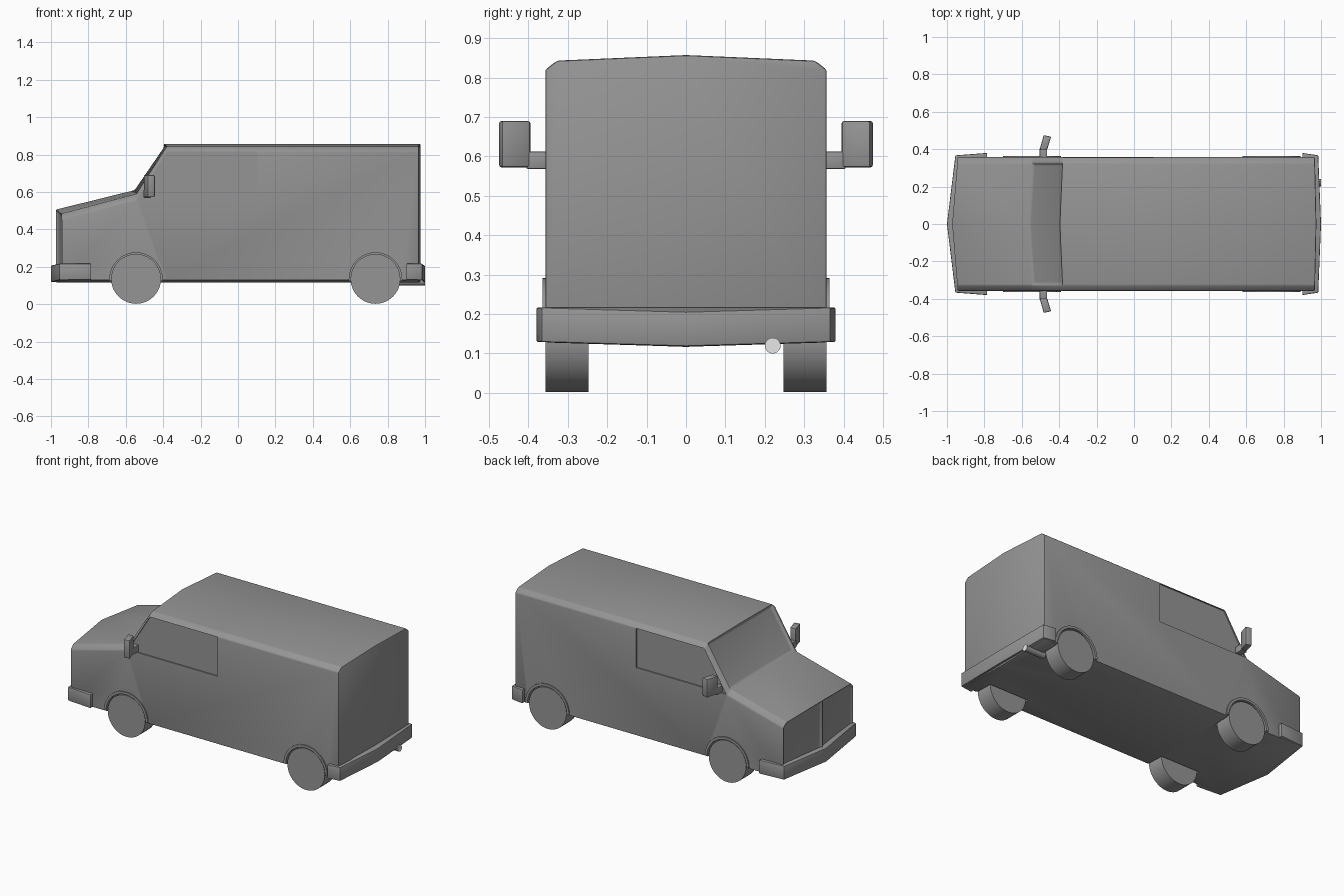
import bpy, bmesh, math
from mathutils import Matrix, Vector

if "Cube" in bpy.data.objects:
    bpy.data.objects.remove(bpy.data.objects["Cube"])


def material(name, v):
    m = bpy.data.materials.new(name)
    m.use_nodes = True
    m.diffuse_color = (v, v, v, 1)
    m.node_tree.nodes["Principled BSDF"].inputs["Base Color"].default_value = (v, v, v, 1)
    return m


grey = material("grey paint", 0.3)
pale = material("pale pipe end", 0.9)


def finish(name, bm, bevel=0, smooth=True):
    bmesh.ops.recalc_face_normals(bm, faces=bm.faces)
    me = bpy.data.meshes.new(name)
    bm.to_mesh(me)
    bm.free()
    ob = bpy.data.objects.new(name, me)
    bpy.context.collection.objects.link(ob)
    me.materials.append(grey)
    bpy.ops.object.select_all(action='DESELECT')
    ob.select_set(True)
    bpy.context.view_layer.objects.active = ob
    if bevel:
        mod = ob.modifiers.new("soft edges", 'BEVEL')
        mod.width, mod.segments, mod.limit_method = bevel, 2, 'ANGLE'
        bpy.ops.object.modifier_apply(modifier=mod.name)
    if smooth:
        bpy.ops.object.shade_smooth_by_angle(angle=math.radians(35))
    return ob


def prism(points, start, end, to_3d):
    """Closed solid from a 2D outline swept from start to end."""
    bm = bmesh.new()
    a = [bm.verts.new(to_3d(u, v, start)) for u, v in points]
    b = [bm.verts.new(to_3d(u, v, end)) for u, v in points]
    bm.faces.new(a)
    bm.faces.new(b[::-1])
    for i in range(len(a)):
        j = (i + 1) % len(a)
        bm.faces.new((a[i], a[j], b[j], b[i]))
    return bm


def side_prism(points, y0, y1):
    return prism(points, y0, y1, lambda x, z, y: (x, y, z))


def cylinder(x, y, z, r, depth, axis, sides):
    bm = bmesh.new()
    m = Matrix.Translation((x, y, z)) @ Matrix.Rotation(math.pi / 2, 4, axis)
    bmesh.ops.create_cone(bm, cap_ends=True, segments=sides, radius1=r,
                          radius2=r, depth=depth, matrix=m)
    return bm


def cut(target, cutter):
    mod = target.modifiers.new("cut", 'BOOLEAN')
    mod.operation, mod.object, mod.solver = 'DIFFERENCE', cutter, 'EXACT'
    bpy.context.view_layer.objects.active = target
    bpy.ops.object.modifier_apply(modifier=mod.name)
    bpy.data.objects.remove(cutter)


# Body shell: lofted stations along the length, each bowed at the centre
HALF = 0.357
stations = [  # centre x, bow, shoulder z, edge z, crown z
    (-0.975, 0.03, 0.455, 0.482, 0.505),
    (-0.57, 0.025, 0.56, 0.588, 0.605),
    (-0.398, 0.015, 0.82, 0.843, 0.857),
    (0.975, -0.008, 0.82, 0.843, 0.857),
]
bm = bmesh.new()
rings = []
for cx, bow, shoulder, edge, crown in stations:
    right = [(HALF, 0.128), (HALF, shoulder), (HALF - 0.03, edge)]
    outline = [(0, 0.117)] + right + [(0, crown)] + [(-y, z) for y, z in right[::-1]]
    rings.append([bm.verts.new((cx + bow * abs(y) / HALF, y, z)) for y, z in outline])
n = len(rings[0])
screen = []
for k, (a, b) in enumerate(zip(rings, rings[1:])):
    for i in range(n):
        j = (i + 1) % n
        f = bm.faces.new((a[i], a[j], b[j], b[i]))
        if k == 1 and i in (3, 4):
            screen.append(f)
caps = []
for ring in (rings[0], rings[-1]):
    caps.append([bm.faces.new(ring[:5]), bm.faces.new(ring[4:] + ring[:1])])
bmesh.ops.recalc_face_normals(bm, faces=bm.faces)
# Recessed windscreen and twin grille panels
bmesh.ops.inset_region(bm, faces=screen, thickness=0.014, depth=-0.012)
bmesh.ops.inset_individual(bm, faces=caps[0], thickness=0.018, depth=-0.014)
body = finish("body", bm, 0.006)

# Side windows and wheel wells
AXLES = (-0.545, 0.735)
window = [(-0.535, 0.565), (-0.378, 0.817), (0.105, 0.817), (0.105, 0.565)]
for s in (-1, 1):
    cut(body, finish("window_cutter", side_prism(window, s * (HALF - 0.008), s * 0.5), 0, False))
    for ax in AXLES:
        cut(body, finish("well_cutter", cylinder(ax, s * 0.37, 0.135, 0.142, 0.27, 'X', 48), 0, False))
bpy.context.view_layer.objects.active = body
body.select_set(True)
bpy.ops.object.shade_smooth_by_angle(angle=math.radians(35))

# Wheels and raised arch trims
for s, side in ((-1, "right"), (1, "left")):
    for ax, end in zip(AXLES, ("front", "rear")):
        finish(f"{end}_{side}_wheel", cylinder(ax, s * 0.302, 0.135, 0.133, 0.11, 'X', 48))
        angles = [math.pi * i / 24 for i in range(25)]
        arc = [(ax + 0.156 * math.cos(t), 0.135 + 0.156 * math.sin(t)) for t in angles]
        arc += [(ax + 0.14 * math.cos(t), 0.135 + 0.14 * math.sin(t)) for t in angles[::-1]]
        finish(f"{end}_{side}_arch", side_prism(arc, s * 0.335, s * 0.364))

# Wrap-around bumpers, dipping at the centre
for name, tip, corner, tail in (("front_bumper", -1, -0.955, -0.785),
                                ("rear_bumper", 1, 0.985, 0.9)):
    d = math.copysign(0.05, -tip)
    half = [(corner, 0.367), (tail, 0.38), (tail, 0.35), (corner + d, 0.345)]
    outline = [(tip, 0)] + half + [(tip + d, 0)] + [(x, -y) for x, y in half[::-1]]
    bm = prism(outline, 0.129, 0.217, lambda x, y, z: (x, y, z))
    for v in bm.verts:
        if abs(v.co.y) < 0.01:
            v.co.z -= 0.011
    finish(name, bm, 0.005)

# Door mirrors on short arms
for s, side in ((-1, "right"), (1, "left")):
    arm = [(-0.505, 0.568), (-0.465, 0.568), (-0.465, 0.612), (-0.505, 0.612)]
    bm = side_prism(arm, s * 0.34, s * 0.405)
    finish(f"{side}_mirror_arm", bm, 0.004)
    head = [(-0.505, 0.395), (-0.465, 0.395), (-0.443, 0.467), (-0.483, 0.475)]
    bm = prism(head, 0.572, 0.69, lambda x, y, z: (x, s * y, z))
    finish(f"{side}_mirror", bm, 0.006)

# Exhaust pipe with a pale outlet
bm = cylinder(0.93, 0.22, 0.12, 0.02, 0.14, 'Y', 24)
pipe = finish("exhaust", bm)
pipe.data.materials.append(pale)
for p in pipe.data.polygons:
    if p.normal.x > 0.9:
        p.material_index = 1
